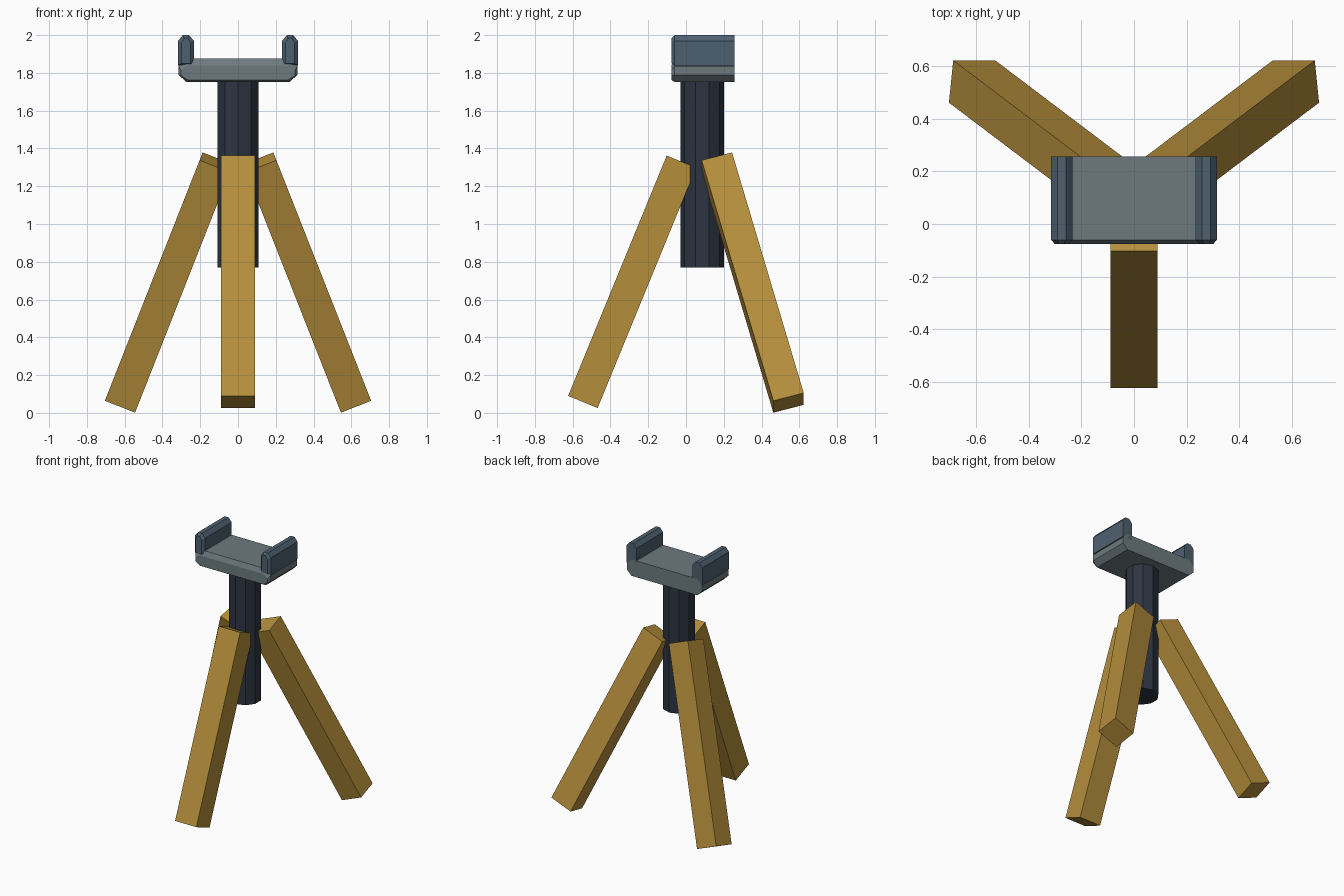
import bpy, bmesh
from math import radians
from mathutils import Euler, Matrix, Vector

cube = bpy.data.objects.get("Cube")
if cube:
    bpy.data.objects.remove(cube, do_unlink=True)


def material(name, rgb):
    mat = bpy.data.materials.new(name)
    mat.use_nodes = True
    mat.diffuse_color = (*rgb, 1)
    mat.node_tree.nodes["Principled BSDF"].inputs["Base Color"].default_value = (*rgb, 1)
    return mat


wood = material("golden wood", (0.46, 0.27, 0.044))
dark = material("dark steel", (0.026, 0.036, 0.054))
grey = material("grey metal", (0.153, 0.195, 0.212))
slate = material("slate metal", (0.076, 0.118, 0.162))


def finish(name, bm, mat):
    bmesh.ops.recalc_face_normals(bm, faces=bm.faces)
    mesh = bpy.data.meshes.new(name)
    bm.to_mesh(mesh)
    bm.free()
    mesh.materials.append(mat)
    obj = bpy.data.objects.new(name, mesh)
    bpy.context.collection.objects.link(obj)
    return obj


def leg(name, centre, size, tilt_x, tilt_y):
    """Straight square beam leaning towards the post."""
    bm = bmesh.new()
    turn = Euler((radians(tilt_x), radians(tilt_y), 0)).to_matrix().to_4x4()
    shape = Matrix.Translation(centre) @ turn @ Matrix.Diagonal((*size, 1))
    bmesh.ops.create_cube(bm, size=1, matrix=shape)
    return finish(name, bm, wood)


def bevelled_prism(name, profile, inset, mat):
    """Extrude an x-z profile along y, with its front rim bevelled inwards."""
    front, rim, back = -0.077, -0.06, 0.258
    side, low, high = inset
    mid_x = (max(p[0] for p in profile) + min(p[0] for p in profile)) / 2
    z_min, z_max = min(p[1] for p in profile), max(p[1] for p in profile)
    half = max(abs(p[0] - mid_x) for p in profile)
    z_scale = (z_max - z_min - low - high) / (z_max - z_min)
    small = [(mid_x + (x - mid_x) * (1 - side / half),
              z_min + low + (z - z_min) * z_scale) for x, z in profile]
    bm = bmesh.new()
    loops = [[bm.verts.new((x, y, z)) for x, z in outline]
             for outline, y in ((small, front), (profile, rim), (profile, back))]
    for a, b in zip(loops, loops[1:]):
        for i in range(len(profile)):
            j = (i + 1) % len(profile)
            bm.faces.new((a[i], a[j], b[j], b[i]))
    bm.faces.new(loops[0])
    bm.faces.new(loops[-1])
    return finish(name, bm, mat)


# Ten-sided centre post, with corners facing front and back
bm = bmesh.new()
place = Matrix.Translation((0, 0.085, 1.265)) @ Matrix.Rotation(radians(90), 4, "Z")
bmesh.ops.create_cone(bm, cap_ends=True, segments=10, radius1=0.115, radius2=0.115,
                      depth=0.99, matrix=place)
post = finish("centre_post", bm, dark)
# Make sure a corner points along y
if abs(max(v.co.y for v in post.data.vertices) - 0.2) > 0.002:
    post.data.transform(Matrix.Translation((0, 0.085, 0)) @ Matrix.Rotation(radians(18), 4, "Z")
                        @ Matrix.Translation((0, -0.085, 0)))

# Three legs
leg("front_leg", (0, -0.285, 0.694), (0.178, 0.169, 1.375), -22.3, 0)
for side, sign in (("left", 1), ("right", -1)):
    leg("back_leg_" + side, (sign * 0.366, 0.353, 0.69), (0.172, 0.167, 1.42),
        15.5, sign * -21.5)

# Cradle plate with chamfered ends
half_plate = [(0.275, 1.752), (0.314, 1.79), (0.314, 1.835), (0.275, 1.875)]
plate = half_plate + [(-x, z) for x, z in reversed(half_plate)]
bevelled_prism("cradle_plate", plate, (0.012, 0.01, 0.035), grey)

# Upright cheeks at both ends of the plate
cheek = [(0.234, 1.84), (0.317, 1.84), (0.317, 1.97), (0.292, 2.0), (0.259, 2.0), (0.234, 1.97)]
for side, sign in (("left", 1), ("right", -1)):
    bevelled_prism("cradle_cheek_" + side, [(sign * x, z) for x, z in cheek],
                   (0.017, 0.01, 0.016), slate)
